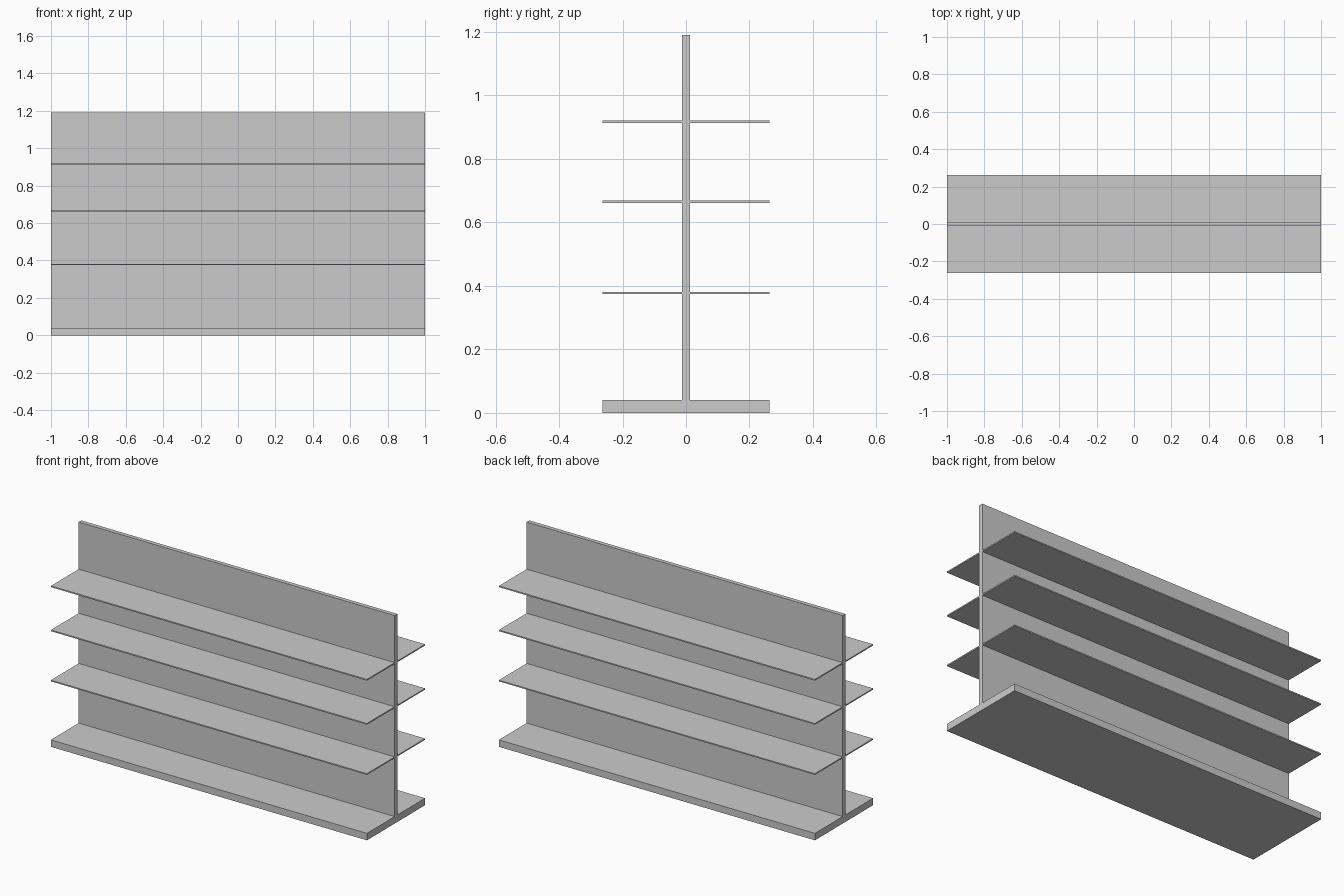
import bpy

if "Cube" in bpy.data.objects:
    bpy.data.objects.remove(bpy.data.objects["Cube"])

LENGTH = 2.0
HALF_DEPTH = 0.263
PANEL_HALF = 0.012
BASE_TOP = 0.04
HEIGHT = 1.19
SHELF_THICK = 0.007


def box(name, y0, y1, z0, z1):
    """Full-length box spanning the given y and z ranges."""
    bpy.ops.mesh.primitive_cube_add(size=1, location=(0, (y0 + y1) / 2, (z0 + z1) / 2))
    ob = bpy.context.object
    ob.name = name
    ob.scale = (LENGTH, y1 - y0, z1 - z0)
    bpy.ops.object.transform_apply(location=True, rotation=False, scale=True)
    return ob


# Base plinth and upright back panel
box("base", -HALF_DEPTH, HALF_DEPTH, 0, BASE_TOP)
box("center_panel", -PANEL_HALF, PANEL_HALF, BASE_TOP, HEIGHT)

# Thin shelves on both faces of the panel
for level, z in enumerate((0.378, 0.665, 0.917), 1):
    z0, z1 = z - SHELF_THICK / 2, z + SHELF_THICK / 2
    box(f"front_shelf_{level}", -HALF_DEPTH, -PANEL_HALF, z0, z1)
    box(f"back_shelf_{level}", PANEL_HALF, HALF_DEPTH, z0, z1)
